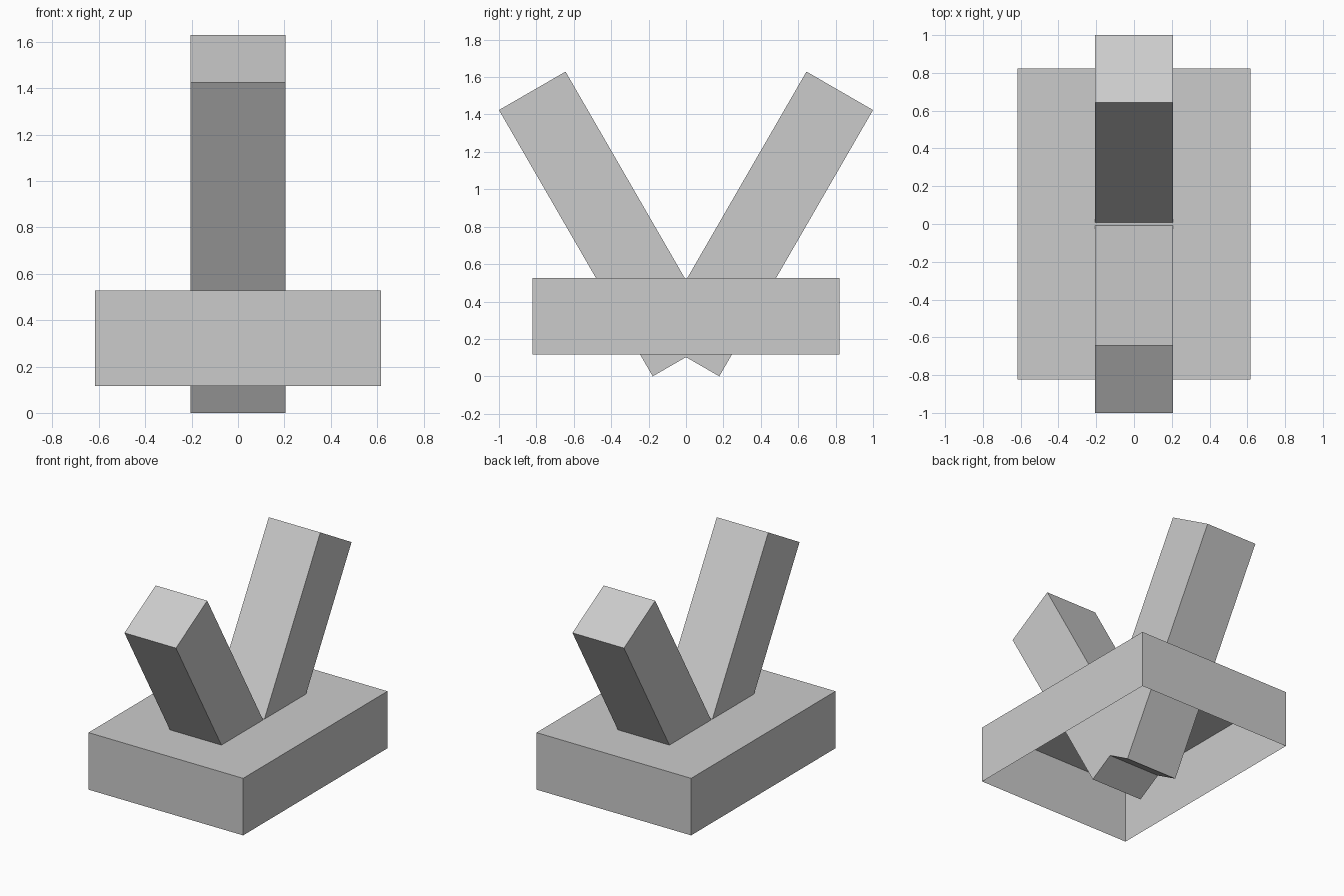
import bpy, bmesh, math
from mathutils import Matrix

if "Cube" in bpy.data.objects:
    bpy.data.objects.remove(bpy.data.objects["Cube"])

U = 0.411                                   # module: every size is a multiple of it
MID = U * (2 * math.cos(math.pi / 6) + 0.25)  # height of the beam centres


def box(name, size, centre, tilt=0.0, open_bottom=False):
    bm = bmesh.new()
    bmesh.ops.create_cube(bm, size=1.0)
    if open_bottom:
        under = [f for f in bm.faces if f.normal.z < -0.5]
        bmesh.ops.delete(bm, geom=under, context='FACES_ONLY')
    bm.transform(Matrix.Diagonal((*size, 1.0)))
    mesh = bpy.data.meshes.new(name)
    bm.to_mesh(mesh)
    bm.free()
    obj = bpy.data.objects.new(name, mesh)
    obj.location = centre
    obj.rotation_euler.x = tilt
    bpy.context.collection.objects.link(obj)
    return obj


# Shallow base, hollow from below
box("base", (3 * U, 4 * U, U), (0, 0, MID - 1.2 * U), open_bottom=True)

# Two beams leaning apart, crossing under the base
for side, label in ((-1, "front"), (1, "back")):
    box(f"{label}_beam", (U, U, 4 * U), (0, side * U, MID), -side * math.pi / 6)
